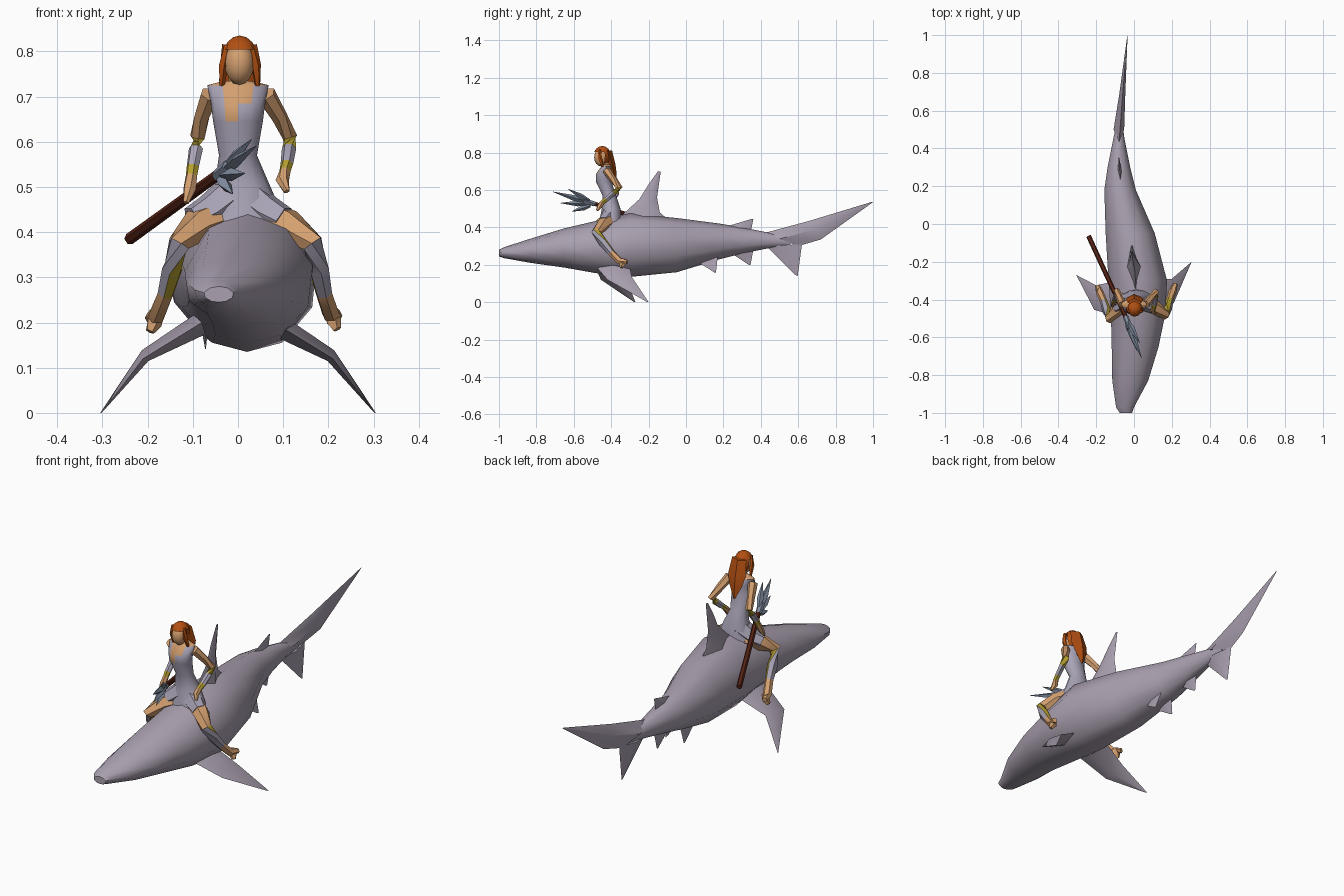
import bpy, bmesh, math
from mathutils import Vector

cube = bpy.data.objects.get("Cube")
if cube:
    bpy.data.objects.remove(cube)


def material(name, colour):
    m = bpy.data.materials.new(name)
    m.use_nodes = True
    m.diffuse_color = (*colour, 1)
    m.node_tree.nodes["Principled BSDF"].inputs["Base Color"].default_value = (*colour, 1)
    return m


GREY = material("lavender grey", (.40, .35, .43))
CLOTH = material("dress grey", (.40, .37, .47))
SKIN = material("skin", (.66, .35, .16))
HAIR = material("red hair", (.45, .08, .006))
GOLD = material("gold", (.48, .36, .03))
WOOD = material("dark wood", (.10, .018, .008))
STEEL = material("blue steel", (.24, .29, .38))


def finish(name, bm, mats, angle=50):
    bmesh.ops.remove_doubles(bm, verts=bm.verts[:], dist=.0005)
    bmesh.ops.recalc_face_normals(bm, faces=bm.faces[:])
    mesh = bpy.data.meshes.new(name)
    bm.to_mesh(mesh)
    bm.free()
    for m in mats:
        mesh.materials.append(m)
    ob = bpy.data.objects.new(name, mesh)
    bpy.context.collection.objects.link(ob)
    bpy.ops.object.select_all(action='DESELECT')
    ob.select_set(True)
    bpy.context.view_layer.objects.active = ob
    bpy.ops.object.shade_smooth_by_angle(angle=math.radians(angle))
    return ob


def loft(name, rings, mats, rule=None, angle=50):
    """Skin a row of equal rings; rule(segment, side) picks the material."""
    bm = bmesh.new()
    loops = [[bm.verts.new(p) for p in ring] for ring in rings]
    n = len(loops[0])
    for s, (a, b) in enumerate(zip(loops, loops[1:])):
        for i in range(n):
            j = (i + 1) % n
            f = bm.faces.new((a[i], a[j], b[j], b[i]))
            f.material_index = rule(s, i) if rule else 0
    bm.faces.new(loops[0])
    last = bm.faces.new(loops[-1])
    last.material_index = rule(len(rings) - 2, 0) if rule else 0
    return finish(name, bm, mats, angle)


def tube(name, path, radii, mats, sides=6, rule=None, angle=50):
    path = [Vector(p) for p in path]
    rings = []
    for k, (p, r) in enumerate(zip(path, radii)):
        t = path[min(k + 1, len(path) - 1)] - path[max(k - 1, 0)]
        q = t.to_track_quat('Z', 'Y')
        rings.append([p + q @ Vector((r * math.cos(a), r * math.sin(a), 0))
                      for a in (math.tau * i / sides for i in range(sides))])
    return loft(name, rings, mats, rule, angle)


def blade(name, sections, normal, mat=GREY):
    """Diamond section fin from (lead, trail, half thickness) chords."""
    n = Vector(normal).normalized()
    rings = []
    for lead, trail, t in sections:
        a, b = Vector(lead), Vector(trail)
        mid = a.lerp(b, .45)
        rings.append([a, mid + n * t, b, mid - n * t])
    return loft(name, rings, [mat], angle=40)


# Shark body: half section mirrored, swept along a curved spine
half = [(0, 1), (.6, .8), (1, .22), (.93, -.42), (.5, -.88), (0, -1)]
section = half + [(-x, z) for x, z in half[-2:0:-1]]
stations = [  # y, left x, right x, bottom, top
    (-1, -.075, -.01, .245, .28), (-.97, -.095, 0, .235, .295),
    (-.83, -.115, .075, .21, .34), (-.65, -.118, .13, .185, .395),
    (-.48, -.122, .165, .155, .435), (-.3, -.135, .175, .135, .475),
    (-.05, -.15, .11, .16, .45), (.18, -.157, .01, .23, .42),
    (.3, -.14, -.02, .26, .40), (.45, -.11, -.05, .29, .37),
    (.56, -.085, -.065, .30, .35)]
loft("shark_body",
     [[((a + b) / 2 + x * (b - a) / 2, y, (lo + hi) / 2 + z * (hi - lo) / 2)
       for x, z in section] for y, a, b, lo, hi in stations], [GREY])

# Fins along the middle
SIDE = (1, 0, 0)
blade("dorsal_fin", [((.01, -.37, .44), (-.01, -.07, .42), .04),
                     ((.005, -.25, .55), (-.01, -.14, .48), .022),
                     ((-.005, -.2, .63), (-.01, -.155, .56), .012),
                     ((-.012, -.15, .70), (-.012, -.135, .70), .002)], SIDE)
blade("second_dorsal_fin", [((-.07, .2, .40), (-.08, .345, .37), .012),
                            ((-.08, .35, .445), (-.08, .36, .445), .001)], SIDE)
blade("anal_fin", [((-.08, .23, .27), (-.08, .36, .28), .012),
                   ((-.085, .335, .20), (-.085, .345, .20), .001)], SIDE)
blade("tail_upper_lobe", [((-.08, .42, .37), (-.08, .60, .30), .028),
                          ((-.062, .66, .435), (-.062, .72, .335), .016),
                          ((-.035, .99, .535), (-.035, 1, .535), .001)], SIDE)
blade("tail_lower_lobe", [((-.08, .43, .30), (-.075, .62, .31), .025),
                          ((-.072, .585, .145), (-.072, .597, .14), .001)], SIDE)

# Paired fins
for side, s, dy in (("left", 1, 0), ("right", -1, -.07)):
    blade(side + "_pectoral_fin",
          [((s * .08, -.49, .20), (s * .09, -.30, .19), .025),
           ((s * .21, -.42 + dy / 2, .12), (s * .20, -.29 + dy / 2, .135), .014),
           ((s * .30, -.21 + dy, .002), (s * .305, -.20 + dy, 0), .001)],
          (s * .5, 0, .85))
    blade(side + "_pelvic_fin",
          [((-.055 + s * .03, .04, .23), (-.055 + s * .03, .17, .245), .01),
           ((-.05 + s * .05, .15, .16), (-.05 + s * .05, .16, .16), .001)], (1, 0, s * .4))

# Dress with a bare V at the neck
SIDES = 12
waist = [(.425, .015, .09, -.405, .06), (.50, .01, .062, -.40, .05),
         (.57, 0, .042, -.41, .036), (.645, 0, .055, -.44, .042),
         (.685, 0, .06, -.44, .042), (.725, 0, .068, -.425, .028),
         (.735, 0, .03, -.425, .022)]
front = SIDES * 3 // 4


def neckline(seg, i):
    width = {3: 1, 4: 1, 5: SIDES}.get(seg, 0)
    return 1 if front - width <= i < front + width - (seg == 3) else 0


loft("dress", [[(xc + rx * math.cos(a), yc + ry * math.sin(a), z)
                for a in (math.tau * i / SIDES for i in range(SIDES))]
               for z, xc, rx, yc, ry in waist], [CLOTH, SKIN], neckline)

# Skirt flaps spread over the thighs
for side, s in (("left", 1), ("right", -1)):
    tube(side + "_skirt_flap", [(0, -.40, .49), (s * .06, -.42, .445), (s * .1, -.44, .425)],
         [.05, .042, .034], [CLOTH], 6)

# Neck and head
tube("neck", [(0, -.425, .72), (0, -.445, .76)], [.022, .02], [SKIN])


def ball(name, centre, size, mat, drop=None):
    bm = bmesh.new()
    bmesh.ops.create_uvsphere(bm, u_segments=10, v_segments=8, radius=1)
    if drop:
        gone = [f for f in bm.faces if drop(f.calc_center_median())]
        bmesh.ops.delete(bm, geom=gone, context='FACES')
    for v in bm.verts:
        v.co = Vector([c + k * q for c, k, q in zip(centre, size, v.co)])
    return finish(name, bm, [mat])


ball("head", (.003, -.453, .774), (.034, .038, .048), SKIN)
ball("hair_cap", (.004, -.448, .785), (.041, .046, .05), HAIR,
     lambda c: c.y < .1 and c.z < .35)

# Long hair hanging down the back, and locks beside the face
blade("back_hair", [((-.034, -.415, .81), (.042, -.415, .81), .02),
                    ((-.042, -.395, .735), (.05, -.395, .735), .018),
                    ((-.03, -.385, .69), (.036, -.385, .69), .014),
                    ((0, -.375, .63), (.008, -.375, .63), .004)], (0, 1, 0), HAIR)
for side, s in (("left", 1), ("right", -1)):
    tube(side + "_hair_lock", [(s * .031 + .004, -.462, .815), (s * .036 + .004, -.46, .77),
                               (s * .039 + .004, -.445, .725)], [.008, .011, .006], [HAIR], 5)

# Arms with gold cuffs on a cloth bracer
arms = {"left": [(.062, -.425, .705), (.092, -.39, .655), (.115, -.36, .61),
                 (.113, -.385, .585), (.108, -.425, .55), (.104, -.445, .535),
                 (.098, -.46, .515), (.108, -.475, .49)],
        "right": [(-.062, -.425, .705), (-.08, -.385, .655), (-.09, -.355, .61),
                  (-.093, -.37, .585), (-.1, -.395, .545), (-.103, -.405, .525),
                  (-.107, -.42, .495), (-.115, -.435, .465)]}
for side, path in arms.items():
    tube(side + "_arm", path, [.022, .018, .017, .016, .014, .013, .015, .007],
         [SKIN, GOLD, CLOTH], 6, lambda s, i: (0, 0, 1, 2, 1, 0, 0)[s])

# Legs with shin guards: gold outside, cloth inside
legs = {"left": [(.04, -.40, .435), (.11, -.44, .415), (.165, -.48, .375), (.178, -.445, .32),
                 (.19, -.40, .265), (.205, -.355, .22), (.22, -.315, .215)],
        "right": [(-.03, -.40, .435), (-.09, -.45, .415), (-.13, -.50, .375),
                  (-.145, -.46, .32), (-.16, -.41, .265), (-.18, -.365, .215), (-.195, -.325, .21)]}
for side, path in legs.items():
    outer = (0, 1, 5) if side == "left" else (2, 3, 4)
    tube(side + "_leg", path, [.045, .038, .026, .024, .019, .02, .012], [SKIN, GOLD, CLOTH], 6,
         lambda s, i: (1 if i in outer else 2) if s in (2, 3) else 0)
    heel, toe = Vector(path[-2]), Vector(path[-1])
    tube(side + "_foot", [heel + Vector((0, .015, .01)), heel.lerp(toe, .4) - Vector((0, 0, .015)),
                          toe - Vector((0, .03, .03))], [.016, .018, .01], [SKIN], 5)

# Trident: shaft, socket and four barbed points
tube("trident_shaft", [(-.24, -.065, .385), (-.04, -.50, .53)], [.013, .012], [WOOD], 6, angle=20)
base = Vector((-.045, -.49, .525))
tube("trident_socket", [base, (-.02, -.55, .545)], [.014, .016], [STEEL], 6)
tips = [(.04, -.71, .59), (.03, -.63, .605), (.015, -.67, .53), (-.012, -.61, .485)]
for k, tip in enumerate(tips):
    tip = Vector(tip)
    mid = base.lerp(tip, .5)
    tube("trident_prong_%d" % (k + 1), [base.lerp(tip, .2), mid, tip],
         [.01, .015, .001], [STEEL], 4, angle=20)
